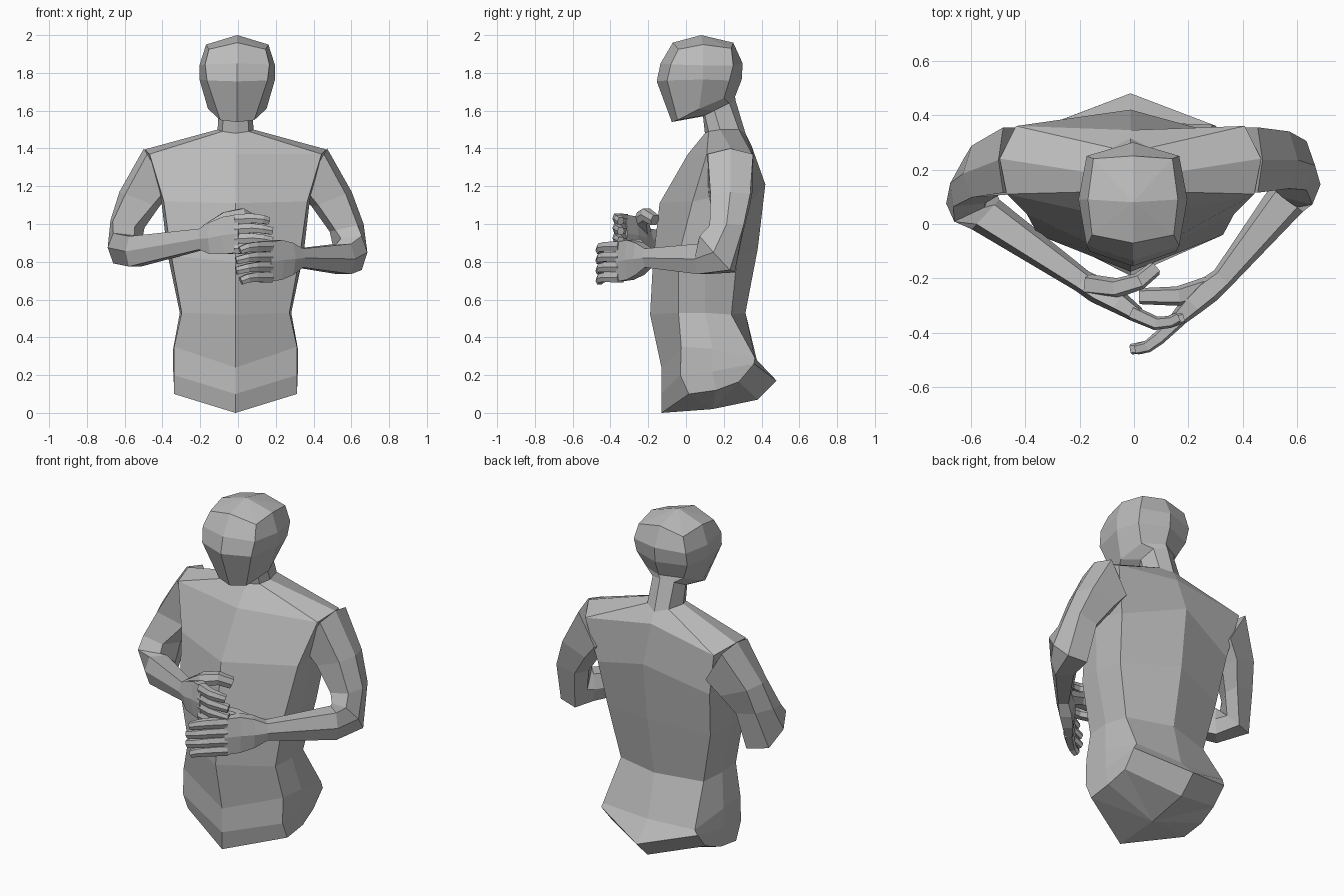
import bpy
import bmesh
from mathutils import Vector

default_cube = bpy.data.objects.get("Cube")
if default_cube:
    bpy.data.objects.remove(default_cube, do_unlink=True)

# One plain colour for the whole figure
grey = bpy.data.materials.new("plain_grey")
grey.use_nodes = True
grey_value = (.5, .5, .5, 1)
grey.diffuse_color = grey_value
grey.node_tree.nodes["Principled BSDF"].inputs["Base Color"].default_value = grey_value

BODY_X = -.013
HEAD_X = -.004
UP = Vector((0, 0, 1))


def loft(name, rings, start=None, end=None):
    """Skin a closed surface over rings; start and end are optional cap tips."""
    bm = bmesh.new()
    loops = [[bm.verts.new(point) for point in ring] for ring in rings]
    count = len(loops[0])
    for lower, upper in zip(loops, loops[1:]):
        for i in range(count):
            j = (i + 1) % count
            bm.faces.new((lower[i], lower[j], upper[j], upper[i]))
    for loop, tip in ((loops[0], start), (loops[-1], end)):
        if tip is None:
            bm.faces.new(loop)
        else:
            centre = bm.verts.new(tip)
            for i in range(count):
                bm.faces.new((loop[i], loop[(i + 1) % count], centre))
    bmesh.ops.recalc_face_normals(bm, faces=bm.faces)
    mesh = bpy.data.meshes.new(name)
    bm.to_mesh(mesh)
    bm.free()
    mesh.materials.append(grey)
    obj = bpy.data.objects.new(name, mesh)
    bpy.context.collection.objects.link(obj)
    return obj


def section(front, front_corner, side, back_corner, back, middle=BODY_X):
    """Mirrored body ring: front and back are (y, z), the others (x, y, z)."""
    half = [front_corner, side, back_corner]
    ring = [(0, *front)] + half + [(0, *back)]
    ring += [(-x, y, z) for x, y, z in reversed(half)]
    return [(x + middle, y, z) for x, y, z in ring]


def limb_ring(centre, across, along, fullness=.65):
    """Six-sided ring spanned by two half-axes; fullness squares it off."""
    c, u, v = Vector(centre), Vector(across), Vector(along)
    f = fullness
    corners = ((1, 0), (f, 1), (-f, 1), (-1, 0), (-f, -1), (f, -1))
    return [c + u * a + v * b for a, b in corners]


def finger(name, path, radius):
    """Tapered digit following a short path."""
    points = [Vector(p) for p in path]
    rings = []
    for i, point in enumerate(points):
        tangent = points[min(i + 1, len(points) - 1)] - points[max(i - 1, 0)]
        across = tangent.cross(UP).normalized()
        along = across.cross(tangent).normalized()
        size = radius * (1 - .3 * i / (len(points) - 1))
        rings.append(limb_ring(point, across * size, along * size))
    return loft(name, rings)


# Torso, from hem to neck base
hem = section(front=(-.13, 0), front_corner=(.325, .015, .1), side=(.325, .16, .12),
              back_corner=(.31, .28, .165), back=(.38, .07))
hips = section(front=(-.13, .1), front_corner=(.325, -.03, .2), side=(.33, .14, .22),
               back_corner=(.315, .36, .26), back=(.48, .17))
belly = section(front=(-.13, .24), front_corner=(.325, -.025, .35), side=(.33, .14, .34),
                back_corner=(.3, .365, .29), back=(.375, .28))
waist = section(front=(-.19, .52), front_corner=(.285, -.04, .53), side=(.295, .1, .53),
                back_corner=(.27, .24, .52), back=(.315, .53))
ribs = section(front=(-.175, .8), front_corner=(.34, -.04, .83), side=(.36, .1, .84),
               back_corner=(.335, .27, .82), back=(.38, .87))
chest = section(front=(-.14, 1.11), front_corner=(.38, .035, 1.12), side=(.395, .14, 1.14),
                back_corner=(.365, .32, 1.09), back=(.42, 1.21))
shoulders = section(front=(.01, 1.37), front_corner=(.455, .11, 1.37), side=(.48, .24, 1.395),
                    back_corner=(.42, .36, 1.35), back=(.345, 1.42))
neck_base = section(front=(.1, 1.48), front_corner=(.07, .12, 1.49), side=(.095, .18, 1.5),
                    back_corner=(.07, .28, 1.5), back=(.315, 1.48))
loft("torso", [hem, hips, belly, waist, ribs, chest, shoulders, neck_base],
     start=(BODY_X, .14, .02))

# Neck and head, from neck base to crown
nape = section(front=(.09, 1.57), front_corner=(.065, .1, 1.575), side=(.09, .15, 1.6),
               back_corner=(.07, .23, 1.64), back=(.262, 1.655))
jaw = section(front=(-.075, 1.54), front_corner=(.09, -.045, 1.55), side=(.155, .07, 1.61),
              back_corner=(.12, .2, 1.665), back=(.26, 1.675), middle=HEAD_X)
cheeks = section(front=(-.155, 1.755), front_corner=(.16, -.1, 1.76), side=(.2, .09, 1.765),
                 back_corner=(.165, .23, 1.76), back=(.295, 1.765), middle=HEAD_X)
brow = section(front=(-.135, 1.85), front_corner=(.17, -.08, 1.845), side=(.2, .09, 1.84),
               back_corner=(.17, .25, 1.84), back=(.3, 1.85), middle=HEAD_X)
crown = section(front=(-.07, 1.96), front_corner=(.15, -.04, 1.925), side=(.165, .09, 1.95),
                back_corner=(.145, .24, 1.93), back=(.25, 1.96), middle=HEAD_X)
loft("head", [neck_base, nape, jaw, cheeks, brow, crown], end=(HEAD_X, .08, 2))


def shoulder_ring(sign):
    """Mirrored ring where an arm leaves the torso."""
    return limb_ring((BODY_X + sign * .415, .235, 1.28), (sign * .07, 0, .12),
                     (0, .12, 0), .75)


# Right arm: shoulder, mid-arm, above elbow, elbow, forearm, wrist
right_wrist = limb_ring((-.19, -.21, .92), (-.025, -.035, 0), (0, 0, -.055))
loft("right_arm", [
    shoulder_ring(-1),
    limb_ring((-.523, .21, 1.13), (-.105, -.025, .04), (0, .095, 0), .7),
    limb_ring((-.585, .16, 1), (-.09, -.01, .02), (.02, .09, 0)),
    limb_ring((-.605, .115, .865), (-.085, -.04, .01), (0, .08, -.08)),
    limb_ring((-.545, .035, .855), (-.05, -.055, 0), (0, 0, -.08)),
    right_wrist])

# Left arm
left_wrist = limb_ring((.325, -.2, .82), (.03, -.03, 0), (0, 0, -.05))
loft("left_arm", [
    shoulder_ring(1),
    limb_ring((.497, .235, 1.13), (.105, 0, .04), (0, .105, 0), .7),
    limb_ring((.575, .215, .98), (.09, 0, .02), (0, .09, 0)),
    limb_ring((.6, .165, .84), (.085, -.02, .01), (0, .08, -.09)),
    limb_ring((.56, .09, .815), (.06, -.045, 0), (0, 0, -.08)),
    left_wrist])

# Palms, from wrist to knuckles
loft("right_palm", [
    right_wrist,
    limb_ring((-.13, -.245, .925), (-.03, -.04, 0), (0, 0, -.085)),
    limb_ring((-.06, -.285, .94), (-.025, -.035, 0), (0, 0, -.1)),
    limb_ring((.015, -.335, .95), (-.015, -.025, 0), (0, 0, -.1))])
loft("left_palm", [
    left_wrist,
    limb_ring((.27, -.245, .815), (.035, -.035, 0), (0, 0, -.085)),
    limb_ring((.215, -.295, .81), (.03, -.03, 0), (0, 0, -.105)),
    limb_ring((.155, -.355, .8), (.02, -.02, 0), (0, 0, -.105))])

# Four curled fingers on each hand, the outer ones shorter
finger_names = ("index", "middle", "ring", "little")
for i, (label, short) in enumerate(zip(finger_names, (.02, 0, 0, .025))):
    z = 1.025 - .052 * i
    finger("right_" + label + "_finger",
           [(-.01, -.325, z), (.08, -.365, z + .005), (.13, -.36, z),
            (.18 - short, -.345, z - .01)], .028)
    z = .88 - .054 * i
    finger("left_" + label + "_finger",
           [(.17, -.345, z), (.09, -.42, z), (.05, -.45, z - .005),
            (short - .01, -.46, z - .02)], .028)

# Thumbs
finger("right_thumb", [(-.16, -.225, .96), (-.06, -.235, 1.03),
                       (.02, -.21, 1.05), (.075, -.165, 1.02)], .04)
finger("left_thumb", [(.27, -.235, .84), (.16, -.265, .885), (.02, -.265, .88)], .042)
